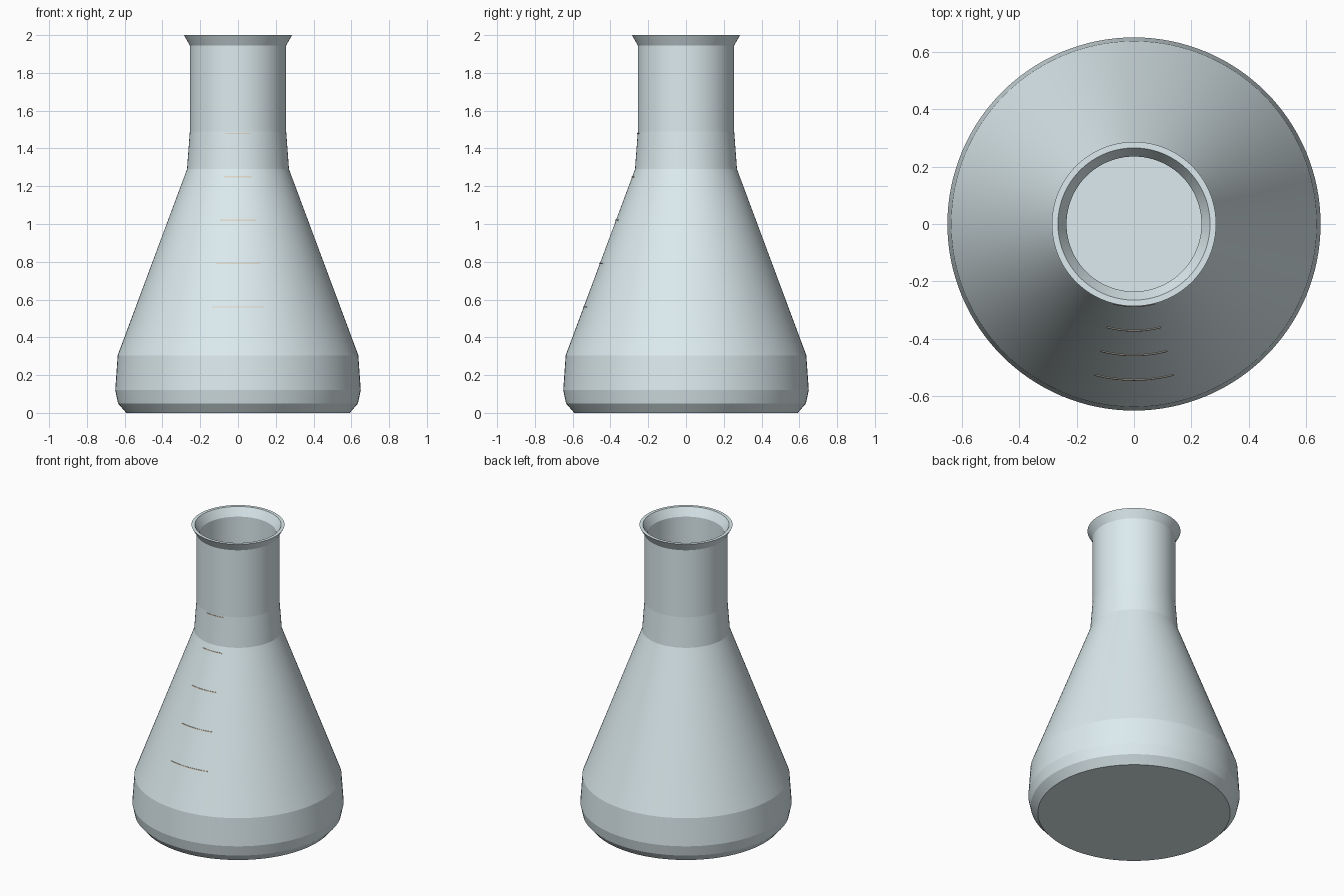
import bpy, bmesh
from math import radians, sin, cos, tau

if "Cube" in bpy.data.objects:
    bpy.data.objects.remove(bpy.data.objects["Cube"])

SEGMENTS = 128


def material(name, color):
    m = bpy.data.materials.new(name)
    m.diffuse_color = color
    m.use_nodes = True
    m.node_tree.nodes["Principled BSDF"].inputs["Base Color"].default_value = m.diffuse_color
    return m


def make_object(name, bm, mat):
    mesh = bpy.data.meshes.new(name)
    bm.to_mesh(mesh)
    bm.free()
    mesh.materials.append(mat)
    obj = bpy.data.objects.new(name, mesh)
    bpy.context.collection.objects.link(obj)
    bpy.ops.object.select_all(action='DESELECT')
    obj.select_set(True)
    bpy.context.view_layer.objects.active = obj
    # small angle keeps every profile bend crisp while the round stays smooth
    bpy.ops.object.shade_smooth_by_angle(angle=radians(3.5))
    return obj


glass = material("glass", (0.72, 0.83, 0.86, 1))
print_tan = material("scale_print", (0.72, 0.66, 0.55, 1))

# Flask wall: outer profile up to the lip, then the inner profile down to the floor
outer = [(0, 0), (0.592, 0), (0.635, 0.05), (0.65, 0.12), (0.637, 0.305),
         (0.27, 1.29), (0.255, 1.49), (0.255, 1.945), (0.286, 2.0)]
inner = [(0.265, 2.0), (0.235, 1.945), (0.235, 1.49), (0.25, 1.29),
         (0.617, 0.305), (0.63, 0.12), (0.617, 0.06), (0.58, 0.02), (0, 0.02)]
bm = bmesh.new()
verts = [bm.verts.new((r, 0, z)) for r, z in outer + inner]
edges = [bm.edges.new(pair) for pair in zip(verts, verts[1:])]
bmesh.ops.spin(bm, geom=verts + edges, cent=(0, 0, 0), axis=(0, 0, 1),
               angle=tau, steps=SEGMENTS, use_duplicate=False)
bmesh.ops.remove_doubles(bm, verts=bm.verts, dist=1e-4)
bmesh.ops.recalc_face_normals(bm, faces=bm.faces)
make_object("flask", bm, glass)


def outer_radius(z):
    for (r0, z0), (r1, z1) in zip(outer[1:], outer[2:]):
        if z0 <= z <= z1:
            return r0 + (r1 - r0) * (z - z0) / (z1 - z0)


# Graduation lines: thin curved strips following the front of the wall
def graduation(name, z, half_angle=0.255, height=0.006, steps=14):
    bm = bmesh.new()
    rows = []
    for i in range(steps + 1):
        a = half_angle * (2 * i / steps - 1)
        row = []
        for h, offset in ((-1, -0.004), (-1, 0.003), (1, 0.003), (1, -0.004)):
            zz = z + h * height / 2
            r = outer_radius(zz) + offset
            row.append(bm.verts.new((r * sin(a), -r * cos(a), zz)))
        rows.append(row)
    for a, b in zip(rows, rows[1:]):
        for k in range(4):
            n = (k + 1) % 4
            bm.faces.new((a[k], b[k], b[n], a[n]))
    bm.faces.new(rows[0])
    bm.faces.new(rows[-1][::-1])
    bmesh.ops.recalc_face_normals(bm, faces=bm.faces)
    make_object(name, bm, print_tan)


for i in range(5):
    graduation(f"graduation_line_{i + 1}", 0.56 + 0.23 * i)
